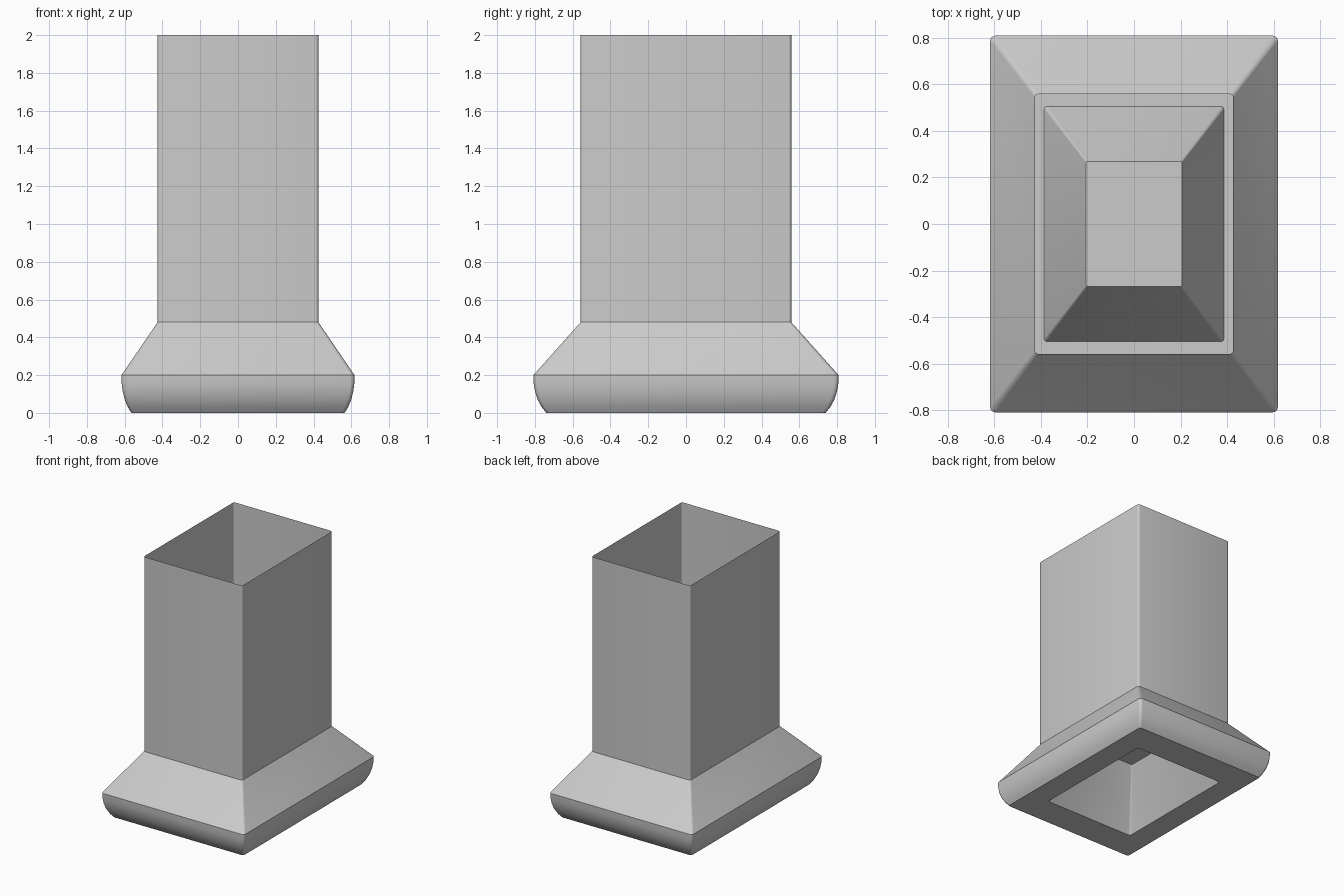
import bpy, bmesh, math

if "Cube" in bpy.data.objects:
    bpy.data.objects.remove(bpy.data.objects["Cube"], do_unlink=True)

HALF_X, HALF_Y, CORNER = 0.617, 0.808, 0.022

grey = bpy.data.materials.new("plain_grey")
grey.use_nodes = True
grey.diffuse_color = (0.6, 0.6, 0.6, 1)
grey.node_tree.nodes["Principled BSDF"].inputs["Base Color"].default_value = (0.6, 0.6, 0.6, 1)


def rounded_ring(bm, scale, z, steps=4):
    """Rectangle with small rounded corners, scaled from the widest outline."""
    hx, hy = HALF_X * scale, HALF_Y * scale
    r = CORNER * scale
    ring = []
    for q, (sx, sy) in enumerate([(1, 1), (-1, 1), (-1, -1), (1, -1)]):
        for i in range(steps + 1):
            a = math.radians(90) * (q + i / steps)
            ring.append(bm.verts.new((sx * (hx - r) + r * math.cos(a),
                                      sy * (hy - r) + r * math.sin(a), z)))
    return ring


def loft(name, profile, cap=False):
    """Sheet through rings given as (scale, height)."""
    bm = bmesh.new()
    rings = [rounded_ring(bm, s, z) for s, z in profile]
    for a, b in zip(rings, rings[1:]):
        n = len(a)
        for i in range(n):
            j = (i + 1) % n
            bm.faces.new((a[i], a[j], b[j], b[i]))
    if cap:
        bm.faces.new(rings[-1])
    mesh = bpy.data.meshes.new(name)
    bm.to_mesh(mesh)
    bm.free()
    mesh.materials.append(grey)
    obj = bpy.data.objects.new(name, mesh)
    bpy.context.collection.objects.link(obj)
    bpy.ops.object.select_all(action="DESELECT")
    obj.select_set(True)
    bpy.context.view_layer.objects.active = obj
    bpy.ops.object.shade_smooth_by_angle(angle=math.radians(28))
    return obj


# Underside, rounded foot and sloping shoulder
loft("flared_base", [(0.625, 0), (0.915, 0), (0.945, 0.03), (0.972, 0.07),
                     (0.99, 0.115), (0.998, 0.155), (1.0, 0.2), (0.69, 0.48)])
# Thin open square sleeve
loft("sleeve", [(0.69, 0.48), (0.69, 2.0)])
# Hollow tapered plug inside the base
loft("inner_plug", [(0.625, 0), (0.333, 0.42)], cap=True)
